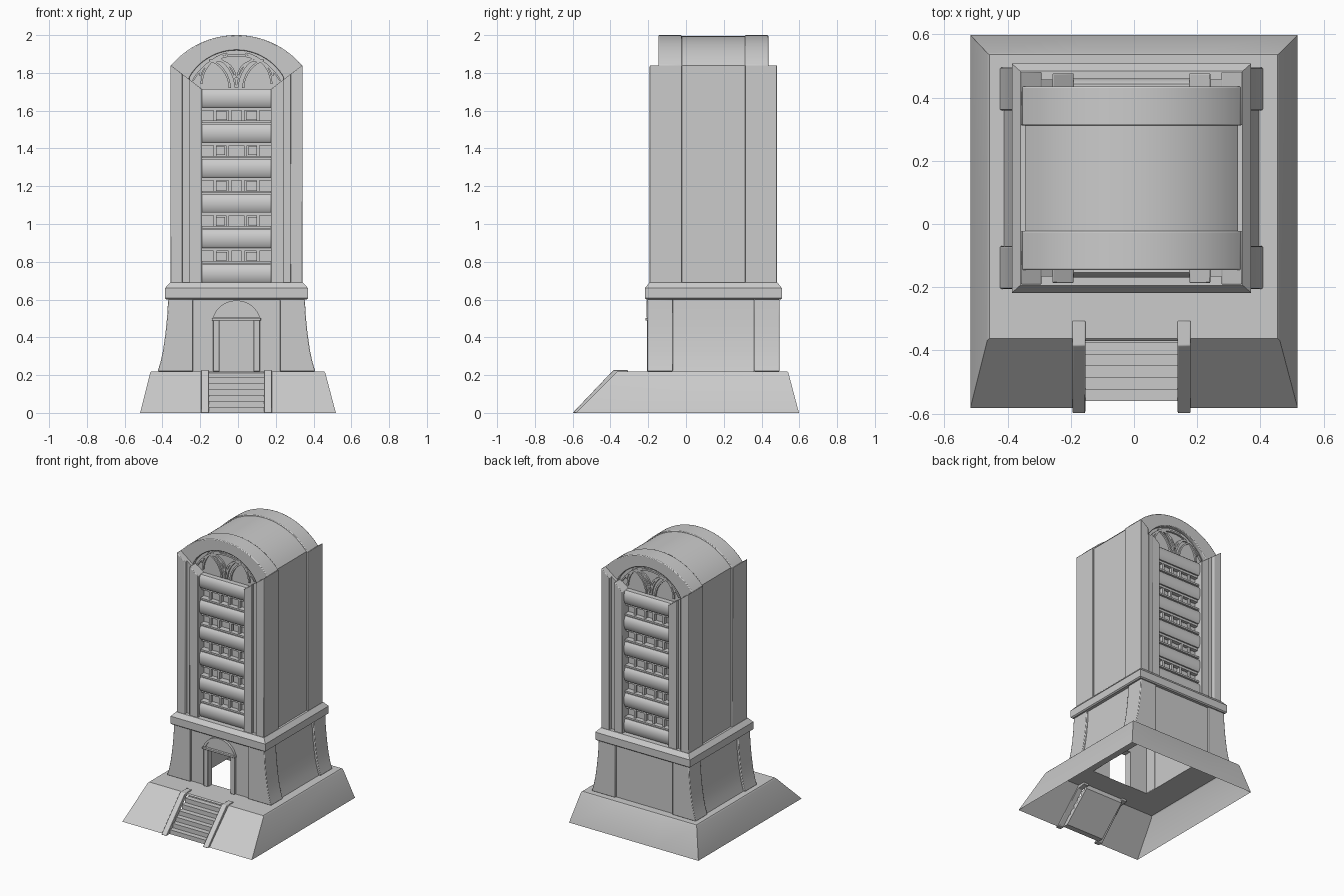
import bpy, bmesh, math

if "Cube" in bpy.data.objects:
    bpy.data.objects.remove(bpy.data.objects["Cube"])

CX, CY = -0.008, 0.145          # tower axis; tower parts are modelled around it


def finish(name, bm, loc, mirror="", bevel=0.0):
    bmesh.ops.recalc_face_normals(bm, faces=bm.faces)
    me = bpy.data.meshes.new(name)
    bm.to_mesh(me)
    bm.free()
    ob = bpy.data.objects.new(name, me)
    ob.location = (loc[0], loc[1], 0)
    bpy.context.collection.objects.link(ob)
    if bevel:
        b = ob.modifiers.new("bevel", 'BEVEL')
        b.width, b.segments, b.limit_method = bevel, 2, 'ANGLE'
        b.angle_limit = math.radians(40)
    if mirror:
        m = ob.modifiers.new("mirror", 'MIRROR')
        m.use_axis = ('x' in mirror, 'y' in mirror, False)
        m.use_mirror_merge = False
    return ob


def prism(name, pts, axis, a, b, mirror="", bevel=0.0, loc=(CX, CY)):
    """Extrude a 2D outline along an axis from a to b."""
    place = {'x': lambda p, t: (t, p[0], p[1]), 'y': lambda p, t: (p[0], t, p[1])}[axis]
    bm = bmesh.new()
    lo = [bm.verts.new(place(p, a)) for p in pts]
    hi = [bm.verts.new(place(p, b)) for p in pts]
    bm.faces.new(lo)
    bm.faces.new(hi[::-1])
    for i in range(len(pts)):
        j = (i + 1) % len(pts)
        bm.faces.new((lo[i], lo[j], hi[j], hi[i]))
    return finish(name, bm, loc, mirror, bevel)


def box(name, x0, x1, y0, y1, z0, z1, mirror="", bevel=0.0):
    return prism(name, [(x0, z0), (x1, z0), (x1, z1), (x0, z1)], 'y', y0, y1, mirror, bevel)


def loft(rings, caps):
    """Join rectangles (x0, x1, y0, y1, z) into a skin."""
    bm = bmesh.new()
    loops = [[bm.verts.new(c) for c in ((x0, y0, z), (x1, y0, z), (x1, y1, z), (x0, y1, z))]
             for x0, x1, y0, y1, z in rings]
    for a, b in zip(loops, loops[1:]):
        for i in range(4):
            j = (i + 1) % 4
            bm.faces.new((a[i], a[j], b[j], b[i]))
    if caps:
        bm.faces.new(loops[0])
        bm.faces.new(loops[-1])
    return bm


def arc(cx, cz, r, a0, a1, n=32):
    return [(cx + r * math.cos(math.radians(a0 + (a1 - a0) * i / n)),
             cz + r * math.sin(math.radians(a0 + (a1 - a0) * i / n))) for i in range(n + 1)]


def crown(half, z_side, z_top):
    """Segmental arch from right to left."""
    h = z_top - z_side
    r = (half * half + h * h) / (2 * h)
    a = math.degrees(math.asin(half / r))
    return arc(0, z_top - r, r, 90 - a, 90 + a)


# hollow sloped base with a gap for the stairs
bm = loft([(-.518, .518, -.582, .598, 0), (-.465, .462, -.37, .542, .212),
           (-.458, .455, -.362, .536, .22), (-.243, .227, -.155, .445, .22)], False)
for x in (-.175, .16):
    bmesh.ops.bisect_plane(bm, geom=bm.verts[:] + bm.edges[:] + bm.faces[:],
                           plane_co=(x, 0, 0), plane_no=(1, 0, 0))
gap = [f for f in bm.faces
       if f.calc_center_median().y < -.3 and -.175 < f.calc_center_median().x < .16
       and f.calc_center_median().z < .2]
bmesh.ops.delete(bm, geom=gap, context='FACES')
finish("base", bm, (0, 0))

# stairs and their side rails
n, y0, y1, top = 7, -.56, -.34, .22
steps = []
for i in range(n):
    y = y0 + (y1 - y0) * i / (n - 1)
    steps += [(y, top * i / n), (y, top * (i + 1) / n)]
steps += [(y1 + .02, top), (y1 + .02, .19), (y0 + .04, 0)]
prism("stairs", steps, 'x', -.16, .145, loc=(0, 0))
rail = [(-.6, 0), (-.385, .226), (-.307, .226), (-.307, .205), (-.37, .2), (-.56, 0)]
prism("stair_rail", rail, 'x', .146, .187, "x", .003, loc=(CX, 0))

# flared lower storey: corner piers and inset side panels
flare = [(.417, .22), (.402, .27), (.389, .33), (.376, .42), (.367, .51), (.362, .6)]
prism("lower_pier", flare + [(.23, .6), (.23, .22)], 'y', -.35, -.215, "xy", .004)
prism("lower_side_panel", [(x - .014, z) for x, z in flare] + [(.235, .6), (.235, .22)],
      'y', -.216, .216, "x")
box("back_panel", -.232, .232, .3, .335, .22, .6)
box("front_panel", .09, .232, -.335, -.3, .22, .6, "x")
box("front_panel_top", -.091, .091, -.335, -.3, .49, .6)

# doorway
box("door_jamb", .09, .124, -.351, -.3, .22, .49, "x", .003)
box("door_lintel", -.13, .13, -.359, -.3, .488, .503, "", .003)
hood = crown(.125, .505, .595)
prism("door_arch", hood, 'y', -.346, -.32)
prism("door_arch_rim", hood + crown(.108, .505, .58)[::-1], 'y', -.353, -.32)

# cornice
finish("cornice", loft([(-.37, .37, -.355, .355, .6), (-.379, .379, -.363, .363, .607),
                        (-.379, .379, -.363, .363, .66), (-.352, .352, -.339, .339, .69)],
                       True), (CX, CY))

# tower core with vaulted roof
prism("tower_core", [(-.337, .69), (.337, .69)] + crown(.337, 1.84, 1.994), 'y', -.262, .262)

# raised roof bands at front and back
prism("roof_band", crown(.346, 1.84, 2.0) + [(-.346, 1.75), (-.25, 1.75)]
      + crown(.25, 1.775, 1.92)[::-1] + [(.25, 1.75), (.346, 1.75)],
      'y', -.291, -.167, "y", .005)


# corner piers with a groove and sloped top
def slope(x):
    return 1.715 + (x - .183) * .76


for part, a, b, front, back in (("pier_outer", .285, .35, -.337, -.167),
                                ("pier_groove", .25, .285, -.312, -.25),
                                ("pier_inner", .183, .25, -.332, -.25)):
    prism(part, [(a, .68), (b, .68), (b, slope(b)), (a, slope(a))], 'y', front, back,
          "xy", .004 if part != "pier_groove" else 0)

# facade: bulging spandrels with window strips between
for k in range(6):
    t = 1.715 - .186 * k
    b = t - .097
    prism("spandrel", [(-.25, b), (-.3, b), (-.309, b + .012), (-.315, b + .04),
                       (-.315, b + .06), (-.309, b + .085), (-.298, t), (-.25, t)],
          'x', -.184, .184, "y")
    if k < 5:
        box("window_sill", -.184, .184, -.304, -.25, t - .18, t - .168, "y")
        box("window_head", -.184, .184, -.29, -.25, b - .016, b, "y")
        shift = .012 * (k % 2)
        for u in (.035 + shift, .115):
            box("mullion", u - .008, u + .008, -.288, -.25, t - .17, b, "xy")
        box("window_block", .05 + shift, .105, -.275, -.25, t - .165, b - .022, "xy")

# pointed tracery ribs in the arched gable
cz, rim = 1.632, .283


def rib(c, z, r, a0, a1, w=.011):
    keep = [a for a in range(a0, a1 + 1, 4)
            if math.hypot(c + r * math.cos(math.radians(a)),
                          z + r * math.sin(math.radians(a)) - cz) < rim]
    if len(keep) > 2:
        a, b = keep[0], keep[-1]
        prism("tracery_rib", arc(c, z, r, a, b, 16) + arc(c, z, r - w, a, b, 16)[::-1],
              'y', -.274, -.25, "xy")


for r in (.2, .17):
    rib(.2, 1.715, r, 90, 180)
rib(.1, 1.77, .1, 10, 180)
rib(.02, 1.74, .17, 0, 80)
prism("tracery_rim", crown(.235, 1.76, 1.9) + crown(.225, 1.76, 1.888)[::-1],
      'y', -.276, -.25, "y")

# smooth curves, crisp edges
bpy.ops.object.select_all(action='SELECT')
bpy.context.view_layer.objects.active = bpy.context.selected_objects[0]
bpy.ops.object.shade_smooth_by_angle(angle=math.radians(30))
